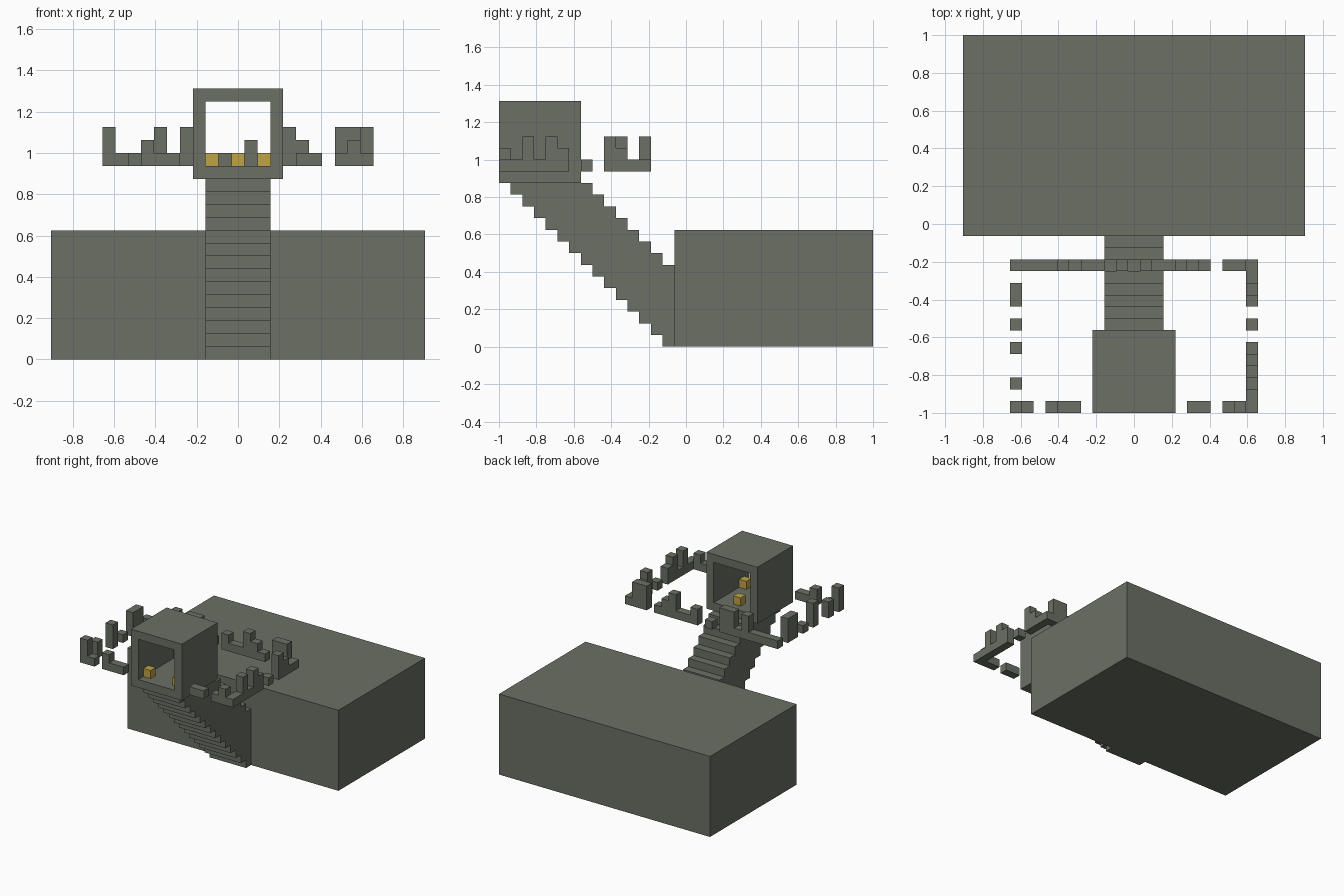
import bpy, bmesh
from mathutils import Vector

U = 1 / 16  # edge length of one block

cube = bpy.data.objects.get("Cube")
if cube:
    bpy.data.objects.remove(cube, do_unlink=True)


def material(name, rgb):
    mat = bpy.data.materials.new(name)
    mat.use_nodes = True
    mat.diffuse_color = (*rgb, 1)
    mat.node_tree.nodes["Principled BSDF"].inputs["Base Color"].default_value = (*rgb, 1)
    return mat


stone = material("grey_green_stone", (0.145, 0.162, 0.127))
gold = material("gold", (0.53, 0.36, 0.06))


def block(x0, x1, y0, y1, z0, z1):
    """Set of unit cells in a box: x counted from the middle, y from the front."""
    return {(x, y, z) for x in range(x0, x1) for y in range(y0, y1) for z in range(z0, z1)}


def build(name, cells, mat):
    """Turn cells into one closed shell with only the outer faces."""
    bm = bmesh.new()
    for cell in cells:
        for axis in range(3):
            for side in (-1, 1):
                step = [0, 0, 0]
                step[axis] = side
                if tuple(c + s for c, s in zip(cell, step)) in cells:
                    continue
                n = Vector(step)
                a = Vector([float(i == (axis + 1) % 3) for i in range(3)])
                b = n.cross(a)
                mid = Vector(cell) + Vector((0, 0.5, 0.5)) + n / 2
                ring = [mid + (a * i + b * j) / 2 for i, j in ((-1, -1), (1, -1), (1, 1), (-1, 1))]
                bm.faces.new([bm.verts.new((p.x * U, p.y * U - 1, p.z * U)) for p in ring])
    bmesh.ops.remove_doubles(bm, verts=bm.verts, dist=U / 100)
    bmesh.ops.dissolve_limit(bm, angle_limit=0.01, verts=bm.verts, edges=bm.edges)
    mesh = bpy.data.meshes.new(name)
    bm.to_mesh(mesh)
    bm.free()
    mesh.materials.append(mat)
    obj = bpy.data.objects.new(name, mesh)
    bpy.context.collection.objects.link(obj)
    return obj


# Large base body
build("body", block(-14, 15, 15, 32, 0, 10), stone)

# Stepped neck leaning forward from the body
neck = set()
for k in range(14):
    neck |= block(-2, 3, 14 - k - 1 + 1, min(15, 21 - k), k, k + 1)
build("stepped_neck", neck, stone)

# Hollow head open at front and back
build("head_frame", block(-3, 4, 0, 7, 14, 21) - block(-2, 3, 0, 7, 15, 20), stone)

# Gold blocks on the head floor
for name, x, y in (("gold_block_right", -2, 1), ("gold_block_middle", 0, 5), ("gold_block_left", 2, 1)):
    build(name, block(x, x + 1, y, y + 1, 15, 16), gold)

# Broken floating ring: digits are the column heights along each side
sides = (
    ("310211000000000110121", lambda i: (i - 10, 0)),
    ("111131330102113210331", lambda i: (i - 10, 12)),
    ("3020030103301", lambda i: (-10, i)),
    ("1131320103211", lambda i: (10, i)),
)
ring_cells = set()
for heights, place in sides:
    for i, h in enumerate(heights):
        x, y = place(i)
        ring_cells |= block(x, x + 1, y, y + 1, 15, 15 + int(h))
build("broken_ring", ring_cells, stone)
